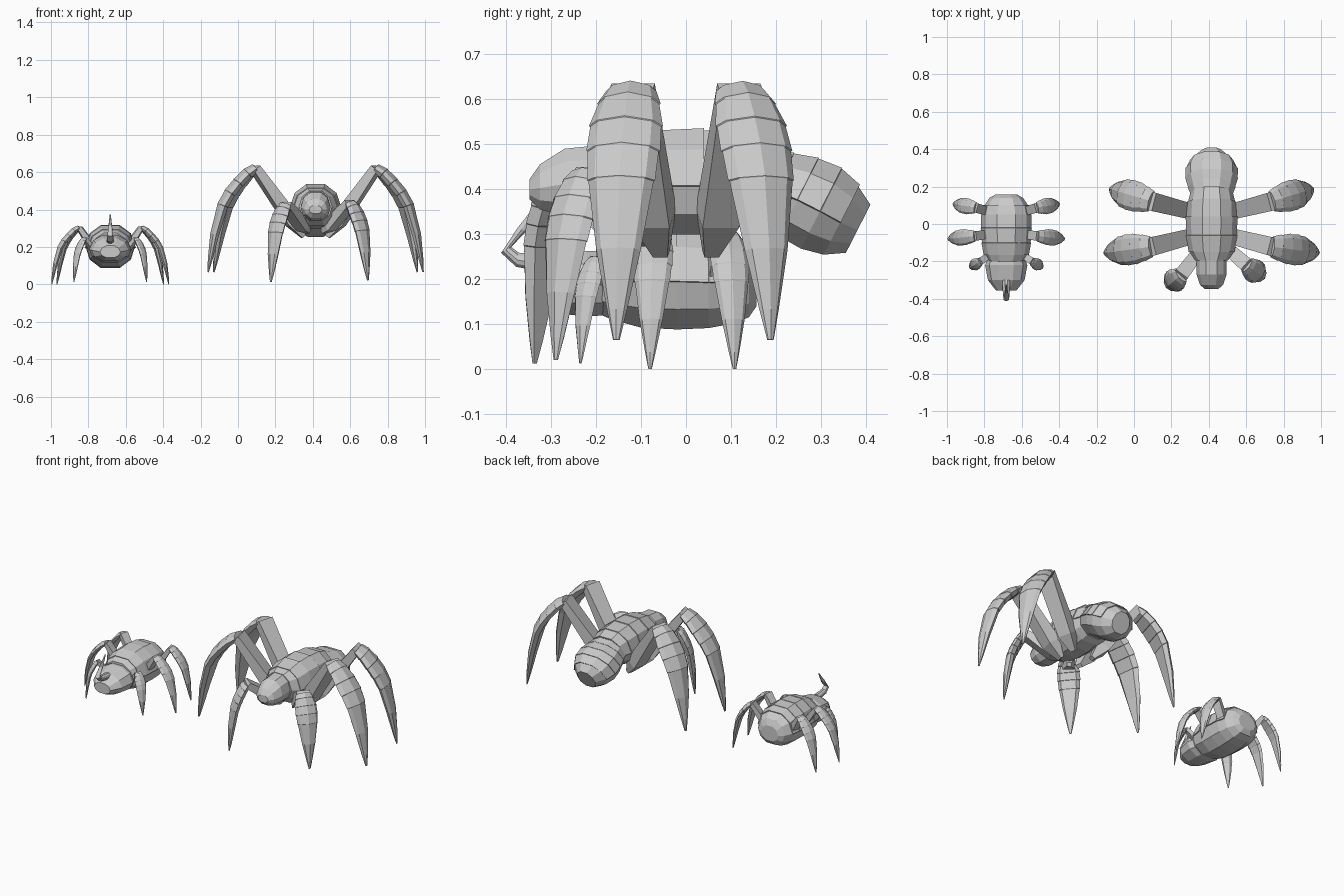
import bpy, bmesh
from math import sin, cos, radians
from mathutils import Vector

if "Cube" in bpy.data.objects:
    bpy.data.objects.remove(bpy.data.objects["Cube"])

# body cross-section; the first six points form the upper shell
PROFILE = [(1, -.05), (.8, .62), (.36, 1), (-.36, 1), (-.8, .62), (-1, -.05),
           (-.85, -.6), (-.4, -1), (.4, -1), (.85, -.6)]
# ridged leg cross-section (sideways, outward)
LEG = [(0, 1), (.75, .5), (1, -.2), (.7, -1), (-.7, -1), (-1, -.2), (-.75, .5)]


def finish(name, bm, thick=0):
    bmesh.ops.recalc_face_normals(bm, faces=bm.faces)
    me = bpy.data.meshes.new(name)
    bm.to_mesh(me)
    bm.free()
    ob = bpy.data.objects.new(name, me)
    bpy.context.collection.objects.link(ob)
    if thick:
        m = ob.modifiers.new("thickness", 'SOLIDIFY')
        m.thickness = thick
        m.offset = 0
    return ob


def skin(bm, rings, closed=True):
    vs = [[bm.verts.new(p) for p in r] for r in rings]
    n = len(vs[0])
    for a, b in zip(vs, vs[1:]):
        for i in range(n if closed else n - 1):
            j = (i + 1) % n
            bm.faces.new((a[i], a[j], b[j], b[i]))
    if closed:
        bm.faces.new(vs[0])
        bm.faces.new(vs[-1])


def section(x, ring, s=1.0, pts=PROFILE):
    y, z, w, h, tilt = ring
    t = radians(tilt)
    return [Vector((x + a * w * s, y + b * h * s * sin(t), z + b * h * s * cos(t)))
            for a, b in pts]


def body(name, x, rings):
    bm = bmesh.new()
    skin(bm, [section(x, r) for r in rings])
    finish(name, bm)


def plates(name, x, rings, flare=1.06):
    # overlapping shell strips over the upper half
    bm = bmesh.new()
    for a, b in zip(rings, rings[1:]):
        skin(bm, [section(x, a, 1.01, PROFILE[:6]), section(x, b, flare, PROFILE[:6])], False)
    finish(name, bm, .006)


def leg_ring(p, t, side, w, th):
    n = side.cross(t).normalized()
    return [p + side * (a * w) + n * (b * th) for a, b in LEG]


def leg(name, hip, knee, foot, w, th):
    hip, knee, foot = Vector(hip), Vector(knee), Vector(foot)
    # upper leg: flat tapered bar
    out = Vector((knee.x - hip.x, knee.y - hip.y, 0)).normalized()
    side = Vector((-out.y, out.x, 0))
    t = (knee - hip).normalized()
    n = side.cross(t)
    bm = bmesh.new()
    skin(bm, [[p + side * a * w * s + n * b * th * k for a, b in ((1, 1), (-1, 1), (-1, -1), (1, -1))]
              for p, s, k in ((hip, .2, .4), (hip.lerp(knee, .22), .5, 1.3), (knee, .6, .75))])
    finish(name + "_upper", bm)
    # lower leg: arched blade with small steps between armour bands
    out = Vector((foot.x - knee.x, foot.y - knee.y, 0)).normalized()
    side = Vector((out.y, -out.x, 0))
    d = foot - knee
    path = [(0, 0, .68, .8), (.17, .05, .86, 1), (.37, .14, 1, 1), (.55, .24, 1, 1),
            (.7, .36, .92, .95), (.87, .64, .6, .75), (.96, .88, .27, .4), (1, 1, .09, .12)]
    pts = [Vector((knee.x + d.x * h, knee.y + d.y * h, knee.z + d.z * v)) for h, v, _, _ in path]
    rings = []
    for i, (p, (_, _, sw, st)) in enumerate(zip(pts, path)):
        tan = (pts[min(i + 1, len(pts) - 1)] - pts[max(i - 1, 0)]).normalized()
        if side.cross(tan).dot(out + Vector((0, 0, 1))) < 0:
            side = -side
        rings.append(leg_ring(p, tan, side, w * sw, th * st))
        if 0 < i < 5:
            rings.append(leg_ring(p + tan * .002, tan, side, w * sw * .96, th * st * .94))
    bm = bmesh.new()
    skin(bm, rings)
    finish(name + "_lower", bm)


# large crawler
X = .415
thorax = [(-.195, .42, .088, .08, 0), (-.15, .412, .118, .10, 0), (-.06, .413, .13, .114, 0),
          (.04, .413, .13, .114, 0), (.12, .413, .122, .103, 8), (.17, .41, .105, .088, 18)]
abdomen = [(.14, .42, .10, .08, 22), (.20, .40, .122, .085, 27), (.25, .38, .135, .095, 27),
           (.30, .355, .134, .098, 27), (.345, .33, .108, .085, 27), (.383, .312, .06, .06, 27)]
body("large_thorax", X, thorax)
plates("large_thorax_plates", X, thorax[1:], 1.05)
body("large_abdomen", X, abdomen)
plates("large_abdomen_plates", X, abdomen[:-1], 1.03)
body("large_head", X, [(-.17, .42, .08, .08, 0), (-.27, .415, .08, .075, 0),
                       (-.325, .405, .062, .05, 0), (-.348, .40, .035, .022, 0)])
for s, nm in ((-1, "left"), (1, "right")):
    leg("large_middle_leg_" + nm, (X + s * .065, -.055, .255), (X + s * .325, -.122, .622),
        (X + s * .575, -.155, .065), .083, .029)
    leg("large_back_leg_" + nm, (X + s * .065, .055, .255), (X + s * .325, .122, .622),
        (X + s * .545, .188, .065), .083, .029)
# front legs are posed differently on each side
leg("large_front_leg_left", (X - .04, -.11, .28), (.25, -.275, .425), (.175, -.337, .012), .065, .025)
leg("large_front_leg_right", (X + .04, -.09, .28), (.605, -.222, .435), (.695, -.29, .02), .065, .025)

# small horned beetle
X = -.683
shell = [(-.20, .20, .095, .075, 0), (-.165, .20, .117, .09, 0), (-.10, .20, .126, .108, 0),
         (-.02, .20, .13, .112, 0), (.05, .198, .128, .107, 0), (.10, .195, .116, .095, 0),
         (.14, .19, .09, .075, 0), (.157, .185, .058, .045, 0)]
body("beetle_body", X, shell)
plates("beetle_shell_plates", X, shell[1:6], 1.03)
head = [(-.17, .19, .095, .07, 0), (-.22, .19, .113, .073, 0), (-.30, .185, .098, .06, 0),
        (-.355, .175, .055, .032, 0)]
body("beetle_head", X, head)
# horn reaches forward, then hooks up and back
body("beetle_horn", X, [(-.30, .232, .022, .02, 0), (-.375, .243, .018, .016, 10),
                        (-.40, .265, .015, .013, 60), (-.365, .31, .01, .01, 125),
                        (-.325, .372, .003, .003, 120)])
for s, nm in ((-1, "left"), (1, "right")):
    leg("beetle_middle_leg_" + nm, (X + s * .07, -.05, .16), (X + s * .17, -.065, .304),
        (X + s * .313, -.08, 0), .043, .015)
    leg("beetle_back_leg_" + nm, (X + s * .07, .06, .16), (X + s * .165, .087, .304),
        (X + s * .285, .108, 0), .043, .015)
    leg("beetle_front_leg_" + nm, (X + s * .06, -.15, .15), (X + s * .14, -.20, .245),
        (X + s * .195, -.235, .012), .032, .012)
